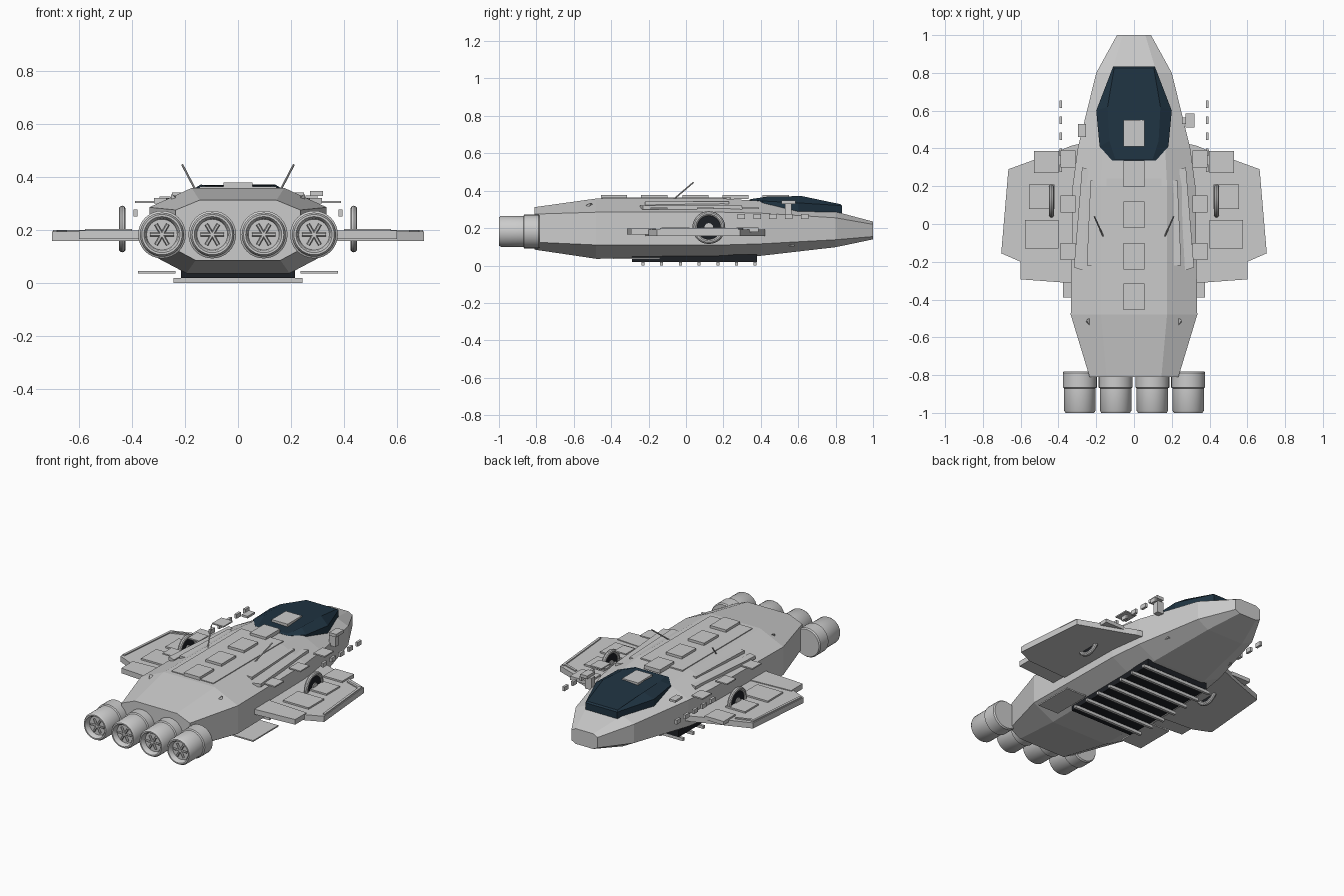
import bpy, bmesh, math
from mathutils import Vector

if "Cube" in bpy.data.objects:
    bpy.data.objects.remove(bpy.data.objects["Cube"])


def material(name, rgb):
    m = bpy.data.materials.new(name)
    m.diffuse_color = (*rgb, 1)
    m.use_nodes = True
    m.node_tree.nodes["Principled BSDF"].inputs["Base Color"].default_value = m.diffuse_color
    return m


GLASS = material("dark_blue_glass", (0.014, 0.034, 0.055))
DARK = material("dark_metal", (0.012, 0.014, 0.018))


def finish(name, bm, mat=None, smooth=False):
    bmesh.ops.recalc_face_normals(bm, faces=bm.faces)
    me = bpy.data.meshes.new(name)
    bm.to_mesh(me)
    bm.free()
    ob = bpy.data.objects.new(name, me)
    bpy.context.collection.objects.link(ob)
    if mat:
        me.materials.append(mat)
    if smooth:
        bpy.ops.object.select_all(action='DESELECT')
        ob.select_set(True)
        bpy.context.view_layer.objects.active = ob
        bpy.ops.object.shade_smooth_by_angle(angle=math.radians(35))
    return ob


def loft(name, rings, mat=None):
    """Skin a list of equal-length point rings and cap both ends."""
    bm = bmesh.new()
    vs = [[bm.verts.new(p) for p in r] for r in rings]
    n = len(vs[0])
    for a, b in zip(vs, vs[1:]):
        for i in range(n):
            j = (i + 1) % n
            bm.faces.new((a[i], a[j], b[j], b[i]))
    bm.faces.new(vs[0])
    bm.faces.new(vs[-1])
    return finish(name, bm, mat)


def prism(name, pts, z0, z1, mat=None, side=1):
    return loft(name, [[(side * x, y, z) for x, y in pts] for z in (z0, z1)], mat)


def box(name, x0, x1, y0, y1, z0, z1, mat=None, side=1):
    return prism(name, [(x0, y0), (x1, y0), (x1, y1), (x0, y1)], z0, z1, mat, side)


def rod(name, a, b, r, sides=8, r2=None, mat=None):
    a, b = Vector(a), Vector(b)
    bm = bmesh.new()
    bmesh.ops.create_cone(bm, cap_ends=True, segments=sides, radius1=r,
                          radius2=r if r2 is None else r2, depth=(b - a).length)
    bm.transform((b - a).to_track_quat('Z', 'Y').to_matrix().to_4x4())
    bmesh.ops.translate(bm, verts=bm.verts, vec=(a + b) / 2)
    return finish(name, bm, mat, smooth=sides > 6)


def lathe(name, profile, center, axis, steps=32, closed=False):
    """Spin (radius, offset) points about the 'x' or 'y' axis through center."""
    bm = bmesh.new()
    rings = []
    for k in range(steps):
        t = 2 * math.pi * k / steps
        ring = []
        for r, h in profile:
            u, w = r * math.cos(t), r * math.sin(t)
            p = Vector((u, h, w)) if axis == 'y' else Vector((h, u, w))
            ring.append(bm.verts.new(p + Vector(center)))
        rings.append(ring)
    n = len(profile)
    for k in range(steps):
        a, b = rings[k], rings[(k + 1) % steps]
        for i in range(n if closed else n - 1):
            j = (i + 1) % n
            bm.faces.new((a[i], a[j], b[j], b[i]))
    bmesh.ops.remove_doubles(bm, verts=bm.verts, dist=1e-5)
    return finish(name, bm, smooth=True)


# Faceted hull: y, bottom half-width, side half-width, top half-width, four heights
stations = [
    (-0.81, 0.160, 0.235, 0.145, 0.085, 0.125, 0.275, 0.312),
    (-0.48, 0.195, 0.335, 0.175, 0.036, 0.110, 0.285, 0.358),
    (0.20, 0.195, 0.325, 0.175, 0.042, 0.110, 0.285, 0.358),
    (0.40, 0.180, 0.298, 0.165, 0.052, 0.116, 0.280, 0.345),
    (0.80, 0.125, 0.200, 0.120, 0.098, 0.138, 0.255, 0.288),
    (1.00, 0.060, 0.090, 0.060, 0.140, 0.155, 0.220, 0.235)]
rings = []
for y, wb, w, wt, zb, zl, zu, zt in stations:
    half = [(wb, zb), (w, zl), (w, zu), (wt, zt)]
    rings.append([(x, y, z) for x, z in half] + [(-x, y, z) for x, z in reversed(half)])
loft("hull", rings)

# Faceted canopy glass: base, shoulder and roof outlines
outline = [(0.11, 0.835, 0.278, 0.320), (0.20, 0.60, 0.285, 0.335),
           (0.182, 0.41, 0.30, 0.345), (0.115, 0.335, 0.33, 0.35)]
roof = [(0.105, 0.825, 0.328), (0.14, 0.62, 0.371), (0.13, 0.44, 0.369), (0.10, 0.345, 0.355)]


def sym(pts):
    return pts + [(-x, y, z) for x, y, z in reversed(pts)]


loft("canopy", [sym([(x, y, z) for x, y, z, _ in outline]),
                sym([(x, y, z) for x, y, _, z in outline]), sym(roof)], GLASS)

# Spine plate and a row of raised hatches
box("spine_plate", -0.145, 0.145, -0.45, 0.24, 0.35, 0.363)
for y in (-0.385, -0.17, 0.05, 0.265, 0.48):
    box("spine_hatch", -0.055, 0.055, y - 0.07, y + 0.07, 0.355, 0.378)

# Engines: lathed nozzles with six-spoked grilles
nozzle = [(0, 0.03), (0.058, 0.03), (0.062, 0.008), (0.068, 0.0), (0.076, 0.0),
          (0.083, 0.012), (0.083, 0.13), (0.09, 0.135), (0.09, 0.212),
          (0.084, 0.22), (0, 0.22)]
for cx in (-0.287, -0.097, 0.097, 0.287):
    lathe("engine", nozzle, (cx, -1, 0.182), 'y')
    for k in range(3):
        t = math.radians(60 * k)
        d = Vector((math.cos(t), 0, math.sin(t))) * 0.045
        c = Vector((cx, -0.978, 0.182))
        rod("engine_spoke", c - d, c + d, 0.007, 6)

# Belly cargo bay with cross slats
box("belly_bay", -0.215, 0.215, -0.29, 0.38, 0.018, 0.06, DARK)
for k in range(7):
    y = -0.23 + k * 0.1
    box("belly_slat", -0.243, 0.243, y - 0.008, y + 0.008, 0.0, 0.018)

ring = [(0.075 + 0.013 * math.cos(a), 0.013 * math.sin(a))
        for a in [math.pi * k / 5 for k in range(10)]]

for s in (-1, 1):
    # Wing slab, flap and raised plates
    prism("wing", [(0.26, 0.43), (0.33, 0.415), (0.39, 0.39), (0.665, 0.29), (0.703, -0.155),
                   (0.60, -0.20), (0.26, -0.22)], 0.158, 0.193, side=s)
    prism("wing_flap", [(0.26, -0.16), (0.60, -0.18), (0.60, -0.293), (0.26, -0.318)],
          0.166, 0.198, side=s)
    box("wing_front_plate", 0.40, 0.53, 0.27, 0.387, 0.18, 0.203, side=s)
    box("wing_middle_plate", 0.42, 0.555, 0.08, 0.21, 0.18, 0.203, side=s)
    box("wing_rear_plate", 0.40, 0.578, -0.13, 0.02, 0.18, 0.203, side=s)
    prism("wing_tip_strip", [(0.645, 0.28), (0.66, 0.28), (0.698, -0.14), (0.683, -0.14)],
          0.19, 0.2, side=s)
    prism("wing_edge_strip", [(0.55, 0.305), (0.65, 0.27), (0.65, 0.255), (0.55, 0.29)],
          0.19, 0.2, side=s)

    # Ring fan set upright through the wing
    c = Vector((s * 0.437, 0.122, 0.203))
    lathe("wing_ring", ring, c, 'x', 28, True)
    rod("ring_disc", c - Vector((0.005, 0, 0)), c + Vector((0.005, 0, 0)), 0.066, 28, mat=DARK)
    rod("ring_hub", c - Vector((0.011, 0, 0)), c + Vector((0.011, 0, 0)), 0.024, 12)

    # Thin lower fins under the hull side
    box("lower_fin", 0.235, 0.377, -0.39, -0.14, 0.036, 0.044, side=s)

    # Shoulder plates and rails
    for y0, y1 in ((0.30, 0.39), (0.06, 0.15), (-0.19, -0.10)):
        box("shoulder_plate", 0.31, 0.388, y0, y1, 0.301, 0.309, side=s)
    prism("shoulder_rail", [(0.24, 0.29), (0.275, 0.30), (0.318, -0.23), (0.27, -0.245)],
          0.30, 0.32, side=s)
    prism("inner_rail", [(0.19, 0.23), (0.23, 0.23), (0.25, -0.22), (0.20, -0.22)],
          0.32, 0.341, side=s)

    # Row of small marker blocks off the forward hull
    for k in range(5):
        y = 0.295 + k * 0.085
        box("marker_block", 0.38, 0.395, y - 0.02, y + 0.02, 0.25, 0.276, side=s)

    # Antennae and rear deck fins
    rod("antenna", (s * 0.163, -0.065, 0.355), (s * 0.21, 0.04, 0.445), 0.004)
    loft("rear_deck_fin", [[(s * 0.20, -0.485, 0.31), (s * 0.255, -0.53, 0.285),
                            (s * 0.205, -0.59, 0.29)],
                           [(s * 0.248, -0.505, 0.333), (s * 0.252, -0.51, 0.333),
                            (s * 0.248, -0.515, 0.333)]])
    box("chin_block", 0.19, 0.232, 0.55, 0.58, 0.105, 0.118, side=s)

# Uneven sensor pods beside the canopy
box("sensor_pod", 0.272, 0.32, 0.51, 0.585, 0.328, 0.347)
box("sensor_stem", 0.255, 0.30, 0.53, 0.565, 0.255, 0.33)
box("left_sensor", -0.297, -0.255, 0.46, 0.53, 0.312, 0.325)
